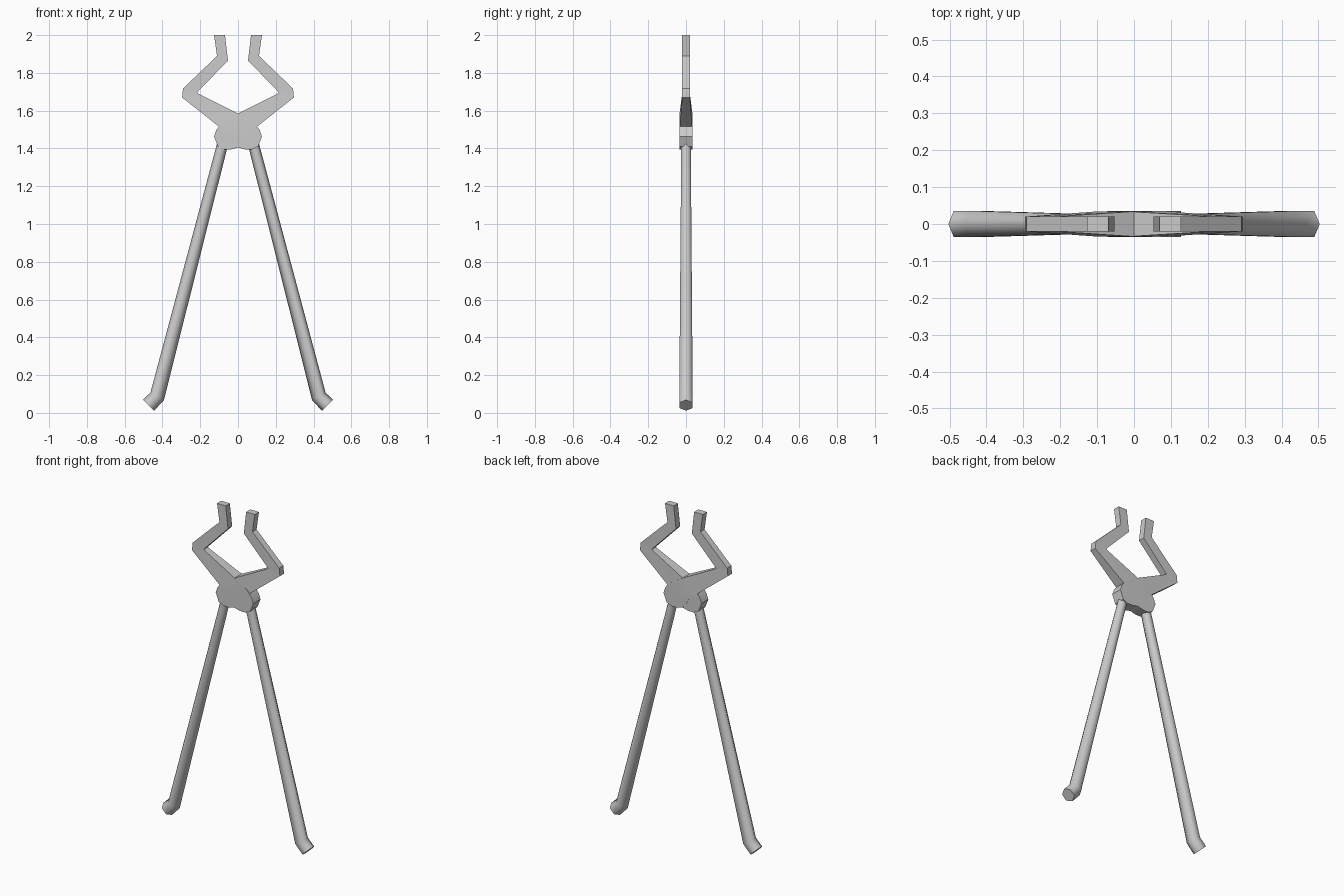
import bpy
import bmesh
import math
from mathutils import Vector

cube = bpy.data.objects.get("Cube")
if cube:
    bpy.data.objects.remove(cube, do_unlink=True)

steel = bpy.data.materials.new("grey steel")
steel.use_nodes = True
steel.diffuse_color = (0.6, 0.6, 0.6, 1)
steel.node_tree.nodes["Principled BSDF"].inputs["Base Color"].default_value = (0.6, 0.6, 0.6, 1)


def loft(name, rings, smooth_angle):
    """Skin a list of closed rings and cap both ends."""
    bm = bmesh.new()
    loops = [[bm.verts.new(p) for p in ring] for ring in rings]
    n = len(loops[0])
    for a, b in zip(loops, loops[1:]):
        for i in range(n):
            j = (i + 1) % n
            bm.faces.new((a[i], a[j], b[j], b[i]))
    bm.faces.new(loops[0])
    bm.faces.new(loops[-1])
    bmesh.ops.recalc_face_normals(bm, faces=bm.faces[:])
    mesh = bpy.data.meshes.new(name)
    bm.to_mesh(mesh)
    bm.free()
    mesh.materials.append(steel)
    obj = bpy.data.objects.new(name, mesh)
    bpy.context.collection.objects.link(obj)
    bpy.ops.object.select_all(action='DESELECT')
    obj.select_set(True)
    bpy.context.view_layer.objects.active = obj
    bpy.ops.object.shade_smooth_by_angle(angle=math.radians(smooth_angle))


# Jaw stations from tip to pivot: inner x, z, outer x, z, half thickness
JAW = [
    (-0.069, 2.0, -0.127, 2.0, 0.02),
    (-0.053, 1.865, -0.111, 1.89, 0.02),
    (-0.216, 1.697, -0.291, 1.717, 0.02),
    (-0.213, 1.692, -0.296, 1.67, 0.02),
    (0.0, 1.585, -0.10, 1.515, 0.034),
    (0.09, 1.53, -0.05, 1.475, 0.035),
    (0.115, 1.497, -0.036, 1.455, 0.035),
    (0.127, 1.463, -0.02, 1.43, 0.035),
    (0.106, 1.41, 0.0, 1.405, 0.035),
    (0.075, 1.395, 0.037, 1.395, 0.035),
]

# Handle stations: x, z, radius
HANDLE = [(0.08, 1.43, 0.029), (0.428, 0.087, 0.041), (0.474, 0.04, 0.041)]


def jaw(name, side, trim):
    rings = []
    for xi, zi, xo, zo, t in JAW:
        t = min(t, trim)
        rings.append([(side * xi, -t, zi), (side * xo, -t, zo),
                      (side * xo, t, zo), (side * xi, t, zi)])
    loft(name, rings, 20)


def handle(name, side):
    points = [Vector((side * x, 0, z)) for x, z, r in HANDLE]
    steps = [(b - a).normalized() for a, b in zip(points, points[1:])]
    rings = []
    for i, p in enumerate(points):
        along = (steps[max(i - 1, 0)] + steps[min(i, len(steps) - 1)]).normalized()
        across = along.cross(Vector((0, 1, 0)))
        r = HANDLE[i][2]
        rings.append([p + r * (across * math.cos(k * math.pi / 3)
                               + Vector((0, math.sin(k * math.pi / 3), 0)))
                      for k in range(6)])
    loft(name, rings, 65)


# The right jaw wraps slightly outside the left one at the pivot
jaw("right_jaw", 1, 0.035)
jaw("left_jaw", -1, 0.033)
handle("left_handle", 1)
handle("right_handle", -1)
